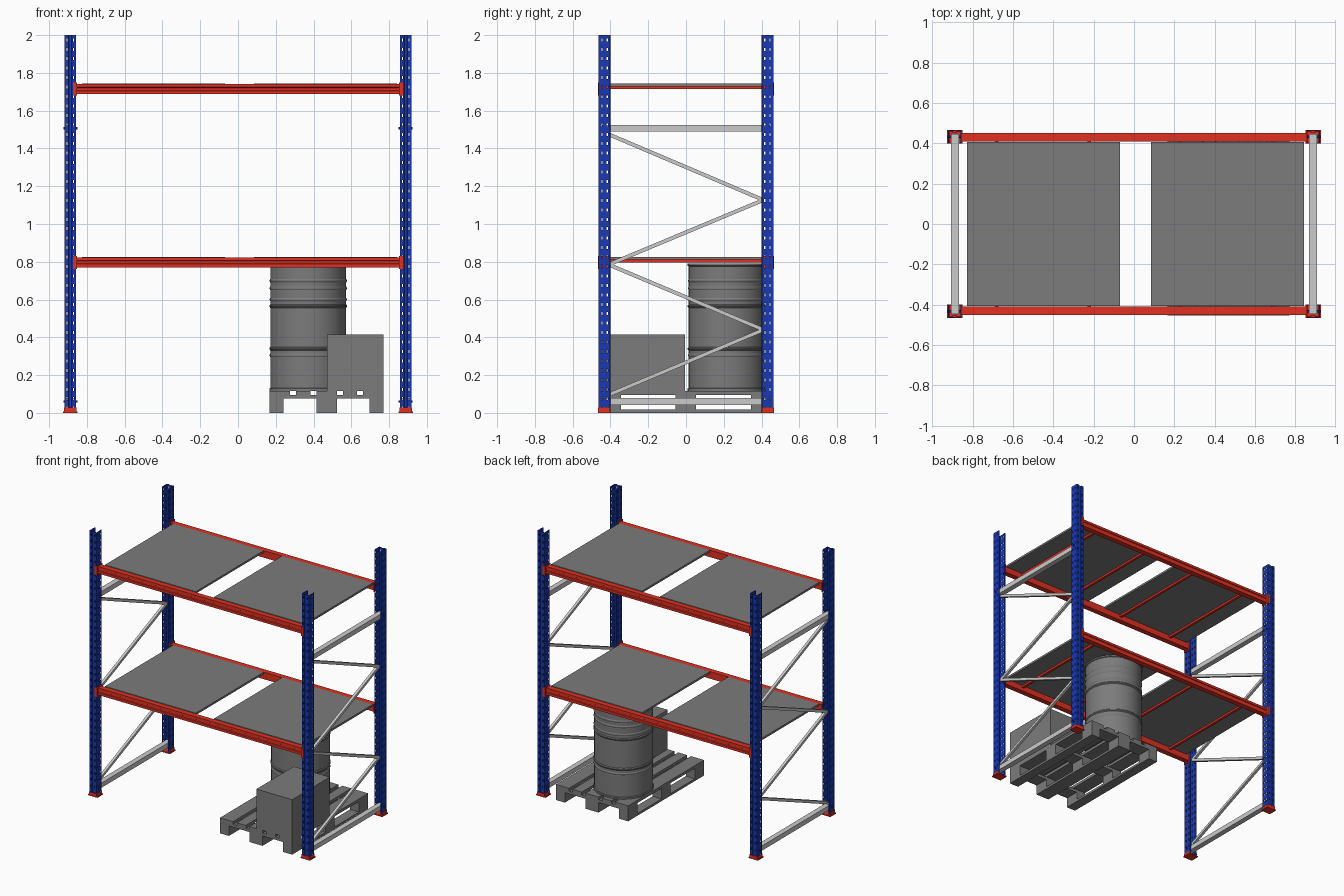
import bpy, bmesh, math
from mathutils import Vector, Matrix

if "Cube" in bpy.data.objects:
    bpy.data.objects.remove(bpy.data.objects["Cube"])


def material(name, rgb):
    m = bpy.data.materials.new(name)
    m.diffuse_color = (*rgb, 1)
    m.use_nodes = True
    m.node_tree.nodes["Principled BSDF"].inputs["Base Color"].default_value = m.diffuse_color
    return m


BLUE = material("blue_paint", (0.01, 0.04, 0.45))
RED = material("red_paint", (0.75, 0.03, 0.015))
ZINC = material("zinc", (0.6, 0.6, 0.6))
GREY = material("dark_grey", (0.2, 0.2, 0.2))


def finish(name, bm, mat):
    bmesh.ops.recalc_face_normals(bm, faces=bm.faces)
    me = bpy.data.meshes.new(name)
    bm.to_mesh(me)
    bm.free()
    ob = bpy.data.objects.new(name, me)
    bpy.context.collection.objects.link(ob)
    me.materials.append(mat)
    return ob


def add_box(bm, x0, x1, y0, y1, z0, z1):
    mid = Vector((x0 + x1, y0 + y1, z0 + z1)) / 2
    size = (abs(x1 - x0), abs(y1 - y0), abs(z1 - z0), 1)
    bmesh.ops.create_cube(bm, size=1, matrix=Matrix.Translation(mid) @ Matrix.Diagonal(size))


def boxes(name, mat, *dims):
    bm = bmesh.new()
    for d in dims:
        add_box(bm, *d)
    return finish(name, bm, mat)


def prism_x(name, pts, x0, x1, mat):
    # (y, z) outline extruded along x
    bm = bmesh.new()
    face = bm.faces.new([bm.verts.new((x0, y, z)) for y, z in pts])
    new = bmesh.ops.extrude_face_region(bm, geom=[face])["geom"]
    bmesh.ops.translate(bm, vec=(x1 - x0, 0, 0),
                        verts=[v for v in new if isinstance(v, bmesh.types.BMVert)])
    return finish(name, bm, mat)


PX, PY = 0.888, 0.432        # post centres
PITCH, HOLE = 0.05, 0.016    # perforation spacing and height

# Half of the channel section: (x, y) with y pointing out of the rack; True = perforated strip follows
HALF = [(.022, -.029, 0), (.029, -.029, 0), (.029, -.018, 1), (.029, -.011, 0),
        (.029, .009, 1), (.029, .016, 0), (.029, .029, 0), (.020, .029, 1),
        (.014, .029, 0), (.011, .029, 0), (.009, .023, 0)]
section = [(x, y) for x, y, h in HALF] + [(-x, y) for x, y, h in reversed(HALF)]
holes = {i for i, p in enumerate(HALF) if p[2]}
holes |= {len(section) - 2 - i for i in holes}


def post(name, sx, sy):
    bm = bmesh.new()
    levels = [0.004]
    for k in range(40):
        levels += [PITCH * (k + .5) - HOLE / 2, PITCH * (k + .5) + HOLE / 2]
    levels.append(2.0)
    rows = [[bm.verts.new((sx * (PX + x), sy * (PY + y), z)) for x, y in section] for z in levels]
    for r in range(len(rows) - 1):
        for i in range(len(section) - 1):
            if r % 2 and i in holes:
                continue
            a, b = rows[r], rows[r + 1]
            bm.faces.new((a[i], a[i + 1], b[i + 1], b[i]))
    ob = finish(name, bm, BLUE)
    s = ob.modifiers.new("sheet", 'SOLIDIFY')
    s.thickness, s.offset = 0.004, 0


# Posts, foot plates and bolts
for sx, side in ((-1, "left"), (1, "right")):
    for sy, end in ((-1, "front"), (1, "back")):
        tag = f"{side}_{end}"
        post("post_" + tag, sx, sy)
        x, y = sx * PX, sy * PY
        boxes("foot_" + tag, RED,
              (x - .039, x + .039, y - .034, y + .034, 0, .008),
              (x - .033, x - .030, y - .030, y + .030, .008, .028),
              (x + .030, x + .033, y - .030, y + .030, .008, .028),
              (x - .032, x + .032, sy * (PY + .030), sy * (PY + .033), .008, .028))
        bm = bmesh.new()
        for z in (.06, 1.507):
            bmesh.ops.create_cone(bm, cap_ends=True, segments=6, radius1=.007, radius2=.007, depth=.074,
                                  matrix=Matrix.Translation((x, y, z)) @ Matrix.Rotation(math.pi / 2, 4, 'Y'))
        finish("bolts_" + tag, bm, BLUE)

# Frame bracing: two horizontal tubes and a zigzag of diagonals
zig = [(-.41, 1.475), (.41, 1.127), (-.41, .785), (.41, .44), (-.41, .095)]
for sx, side in ((-1, "left"), (1, "right")):
    x = sx * PX
    boxes("horizontal_braces_" + side, ZINC,
          *[(x - .02, x + .02, -.445, .445, z - .018, z + .018) for z in (.06, 1.507)])
    bm = bmesh.new()
    for (y0, z0), (y1, z1) in zip(zig, zig[1:]):
        m = (Matrix.Translation((x, (y0 + y1) / 2, (z0 + z1) / 2))
             @ Matrix.Rotation(math.atan2(z1 - z0, y1 - y0), 4, 'X')
             @ Matrix.Diagonal((.02, math.hypot(y1 - y0, z1 - z0), .02, 1)))
        bmesh.ops.create_cube(bm, size=1, matrix=m)
    finish("diagonal_braces_" + side, bm, ZINC)

# Shelf levels: beams, end connectors, tie bars and panels
for level, top in (("lower", .823), ("upper", 1.741)):
    for sy, end in ((-1, "front"), (1, "back")):
        prof = [(.410, -.053), (.450, -.053), (.450, -.036), (.445, -.033), (.445, -.020),
                (.450, -.017), (.450, 0), (.410, 0)]
        prism_x(f"{level}_beam_{end}", [(sy * y, top + z) for y, z in prof], -.856, .856, RED)
        for sx, side in ((-1, "left"), (1, "right")):
            boxes(f"{level}_connector_{end}_{side}", RED,
                  (sx * .853, sx * .857, sy * .402, sy * .466, top - .062, top + .008),
                  (sx * .853, sx * .874, sy * .463, sy * .466, top - .062, top + .008))
    boxes(level + "_tie_bars", RED,
          *[(x - .009, x + .009, -.415, .415, top - .027, top - .012) for x in (-.68, -.222, .23, .688)])
    for x, side in ((-.448, "left"), (.463, "right")):
        boxes(f"{level}_panel_{side}", GREY, (x - .379, x + .379, -.406, .406, top - .012, top + .003))

# Pallet: skids, blocks, cross boards and top boards
X0, X1, Y0, Y1 = .167, .771, -.454, .452
cx, cy = (X0 + X1) / 2, (Y0 + Y1) / 2
cols = [(X0, X0 + .075), (cx - .054, cx + .054), (X1 - .075, X1)]
rows = [(Y0, Y0 + .109), (cy - .054, cy + .054), (Y1 - .109, Y1)]
boxes("pallet_skids", GREY, *[(a, b, Y0, Y1, 0, .017) for a, b in cols])
boxes("pallet_blocks", GREY, *[(a, b, c, d, .017, .075) for a, b in cols for c, d in rows])
boxes("pallet_cross_boards", GREY, *[(X0, X1, c, d, .075, .096) for c, d in rows])
widths = [.109, .075, .109, .075, .109]
gap = (X1 - X0 - sum(widths)) / 4
x, boards = X0, []
for w in widths:
    boards.append((x, x + w, Y0, Y1, .096, .117))
    x += w + gap
boxes("pallet_top_boards", GREY, *boards)

# Carton on the pallet
boxes("carton", GREY, (.471, .771, -.454, -.006, .117, .415))

# Drum: lathed profile with rims, rolling hoops and a recessed lid
R = .201
prof = [(0, .125), (R - .006, .125), (R - .005, .117), (R + .005, .117), (R + .005, .128), (R, .132)]
for z in (.305, .34, .565, .60, .66, .70):
    h = .005 if z in (.34, .565) else .003
    prof += [(R, z - .009), (R + h, z - .003), (R + h, z + .003), (R, z + .009)]
prof += [(R, .775), (R + .005, .779), (R + .005, .79), (R - .005, .79), (R - .006, .776), (0, .776)]
bm = bmesh.new()
verts = [bm.verts.new((r, 0, z)) for r, z in prof]
edges = [bm.edges.new(p) for p in zip(verts, verts[1:])]
bmesh.ops.spin(bm, geom=verts + edges, axis=(0, 0, 1), cent=(0, 0, 0), steps=48, angle=math.tau)
bmesh.ops.remove_doubles(bm, verts=bm.verts, dist=1e-4)
drum = finish("drum", bm, GREY)
drum.location = (.372, .215, 0)
bpy.context.view_layer.objects.active = drum
drum.select_set(True)
bpy.ops.object.shade_smooth_by_angle(angle=math.radians(25))
